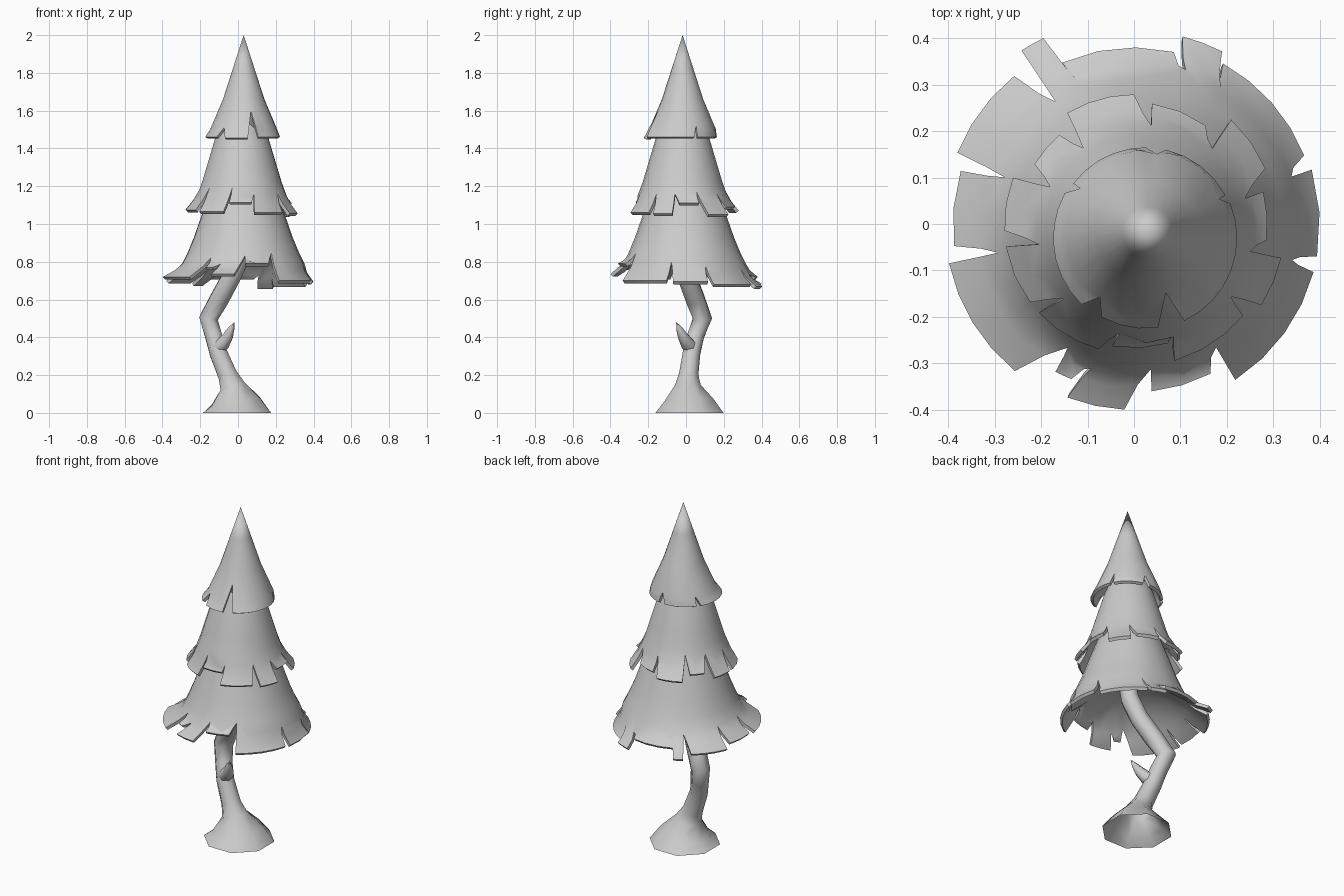
import bpy, bmesh
from math import cos, sin, radians
from mathutils import Vector

if "Cube" in bpy.data.objects:
    bpy.data.objects.remove(bpy.data.objects["Cube"])


def finish(name, bm, angle=40):
    bmesh.ops.recalc_face_normals(bm, faces=bm.faces)
    mesh = bpy.data.meshes.new(name)
    bm.to_mesh(mesh)
    bm.free()
    ob = bpy.data.objects.new(name, mesh)
    bpy.context.collection.objects.link(ob)
    bpy.ops.object.select_all(action='DESELECT')
    ob.select_set(True)
    bpy.context.view_layer.objects.active = ob
    bpy.ops.object.shade_smooth_by_angle(angle=radians(angle))
    return ob


def polar(center, r, a, z):
    return Vector((center[0] + r * cos(radians(a)), center[1] + r * sin(radians(a)), z))


def radius_at(profile, z):
    for (z0, r0), (z1, r1) in zip(profile, profile[1:]):
        if z >= z1:
            break
    return r0 + (r1 - r0) * (z - z0) / (z1 - z0)


def tube(name, path, sides):
    """Open tube through (x, y, z, radius) points."""
    bm = bmesh.new()
    pts = [Vector(p[:3]) for p in path]
    rings = []
    for i, p in enumerate(pts):
        t = pts[min(i + 1, len(pts) - 1)] - pts[max(i - 1, 0)]
        if p.z == 0:
            t = Vector((0, 0, 1))          # flat foot
        rot = Vector((0, 0, 1)).rotation_difference(t)
        rings.append([bm.verts.new(p + rot @ polar((0, 0), path[i][3], 360 * (k + 0.5) / sides, 0))
                      for k in range(sides)])
    for a, b in zip(rings, rings[1:]):
        for k in range(sides):
            n = (k + 1) % sides
            bm.faces.new((a[k], a[n], b[n], b[k]))
    return finish(name, bm, angle=60)


def tier(name, center, profile, tabs, tab_center, notches, flare, offset, ceiling):
    """Cone whose hem is cut into thick tabs (start angle, end angle, radius, hem z).
    notches: height of the notch after each tab; offset: (inward, down) tab thickness;
    ceiling: (z, radius) rings closing the underside."""
    bm = bmesh.new()
    count = len(tabs)
    mids = []                               # angle of the notch after each tab
    for i, t in enumerate(tabs):
        nxt = tabs[(i + 1) % count][0] + (360 if i == count - 1 else 0)
        mids.append((t[1] + nxt) / 2)
    cols, groups = [], []                   # columns as (angle, notch z)
    for i, t in enumerate(tabs):
        start = mids[i - 1] - (360 if i == 0 else 0)
        n = max(2, round((t[1] - t[0]) / 11))
        groups.append((len(cols), n))
        for k in range(n):
            z = notches[i - 1] if k == 0 else profile[-1][0]
            cols.append((start + (mids[i] - start) * k / n, z))
    total = len(cols)

    def ring(z, r):
        if r == 0:
            return [bm.verts.new((*center, z))] * total
        return [bm.verts.new(polar(center, r, a, z)) for a, _ in cols]

    def bridge(up, lo, closed=True):
        for k in range(total if closed else len(up) - 1):
            n = (k + 1) % len(up)
            bm.faces.new(list(dict.fromkeys([up[k], lo[k], lo[n], up[n]])))

    def inset(v):                           # inner skin point
        d = Vector((v.co.x - center[0], v.co.y - center[1], 0)).normalized()
        return bm.verts.new(v.co - d * offset[0] - Vector((0, 0, offset[1])))

    outer = [ring(z, r) for z, r in profile[:-1]]
    outer.append([bm.verts.new(polar(center, radius_at(profile, z), a, z)) for a, z in cols])
    inner_top = [inset(v) for v in outer[-1]]
    for up, lo in zip(outer, outer[1:]):
        bridge(up, lo)
    under = [inner_top] + [ring(z, r) for z, r in ceiling]
    for up, lo in zip(under, under[1:]):
        bridge(up, lo)
    # hanging tabs: outer skin, inner skin, sides and hem
    for (first, n), (a0, a1, r, z) in zip(groups, tabs):
        idx = [(first + k) % total for k in range(n + 1)]
        top = [outer[-1][i] for i in idx]
        hem = [bm.verts.new(polar(tab_center, r, a0 + (a1 - a0) * k / n, z)) for k in range(n + 1)]
        mid = []
        for t, h in zip(top, hem):
            m = t.co.lerp(h.co, 0.5)
            m.x += (center[0] - m.x) * flare
            m.y += (center[1] - m.y) * flare
            mid.append(bm.verts.new(m))
        skin = [top, mid, hem]
        back = [[inner_top[i] for i in idx], [inset(v) for v in mid], [inset(v) for v in hem]]
        for rows in (skin, back):
            bridge(rows[0], rows[1], False)
            bridge(rows[1], rows[2], False)
        bridge(skin[2], back[2], False)
        for e in (0, -1):
            bridge([s[e] for s in skin], [b[e] for b in back], False)
    return finish(name, bm)


# Crooked hollow trunk with flared foot
tube("trunk", [(-.005, .018, 0, .195), (-.012, .015, .06, .14), (-.028, .01, .14, .073),
               (-.055, .014, .2, .055), (-.105, .03, .32, .05), (-.13, .052, .41, .048),
               (-.156, .087, .5, .054), (-.1, .05, .6, .054), (-.035, .005, .72, .053),
               (.015, -.015, .83, .053), (.025, -.02, .9, .05)], 8)

# Broken branch stub
tube("branch_stub", [(-.12, .035, .34, .045), (-.075, .006, .37, .037),
                     (-.05, -.018, .41, .028), (-.035, -.035, .445, .018), (-.02, -.05, .478, .002)], 7)

# Lower foliage tier
tier("lower_foliage", (.028, -.008),
     [(1.2, .165), (1.05, .22), (.93, .262), (.85, .295), (.79, .325)],
     [(-10, 17, .40, .695), (22, 61, .395, .68), (63, 75.5, .417, .67), (77, 114, .38, .72),
      (116, 123, .445, .685), (129, 158, .41, .70), (163, 187, .39, .72), (192, 231, .407, .72),
      (242, 248, .36, .77), (249, 267, .40, .735), (276, 297, .362, .79), (303, 345, .40, .70)],
     (0, 0), [.78, .76, .74, .75, .77, .79, .79, .82, .79, .83, .845, .80], .03, (.012, .014),
     [(.83, .22), (.87, .12), (.88, 0)])

# Middle foliage tier
tier("middle_foliage", (.02, -.018),
     [(1.56, .10), (1.47, .137), (1.3, .188), (1.22, .212), (1.15, .238)],
     [(-7, 14, .287, 1.11), (23, 47, .307, 1.05), (54, 81.5, .262, 1.09), (90, 121, .279, 1.07),
      (130, 149, .25, 1.1), (159, 183, .279, 1.075), (190, 217, .28, 1.075), (223, 254, .28, 1.065),
      (260, 286, .267, 1.115), (286.5, 320, .307, 1.06), (327.5, 347, .325, 1.055)],
     (0, 0), [1.17, 1.16, 1.17, 1.19, 1.19, 1.18, 1.19, 1.19, 1.16, 1.16, 1.16], .02, (.013, .013),
     [(1.18, .165)])

# Top foliage tier
tier("top_foliage", (.03, -.018),
     [(2.0, 0), (1.83, .055), (1.66, .11), (1.5, .178)],
     [(28, 77, .195, 1.46), (90, 143, .195, 1.46), (151, 226, .199, 1.46),
      (241, 278, .195, 1.455), (295, 382, .197, 1.46)],
     (.025, -.03), [1.52, 1.51, 1.51, 1.6, 1.52], 0, (.015, .008),
     [(1.53, .108)])
